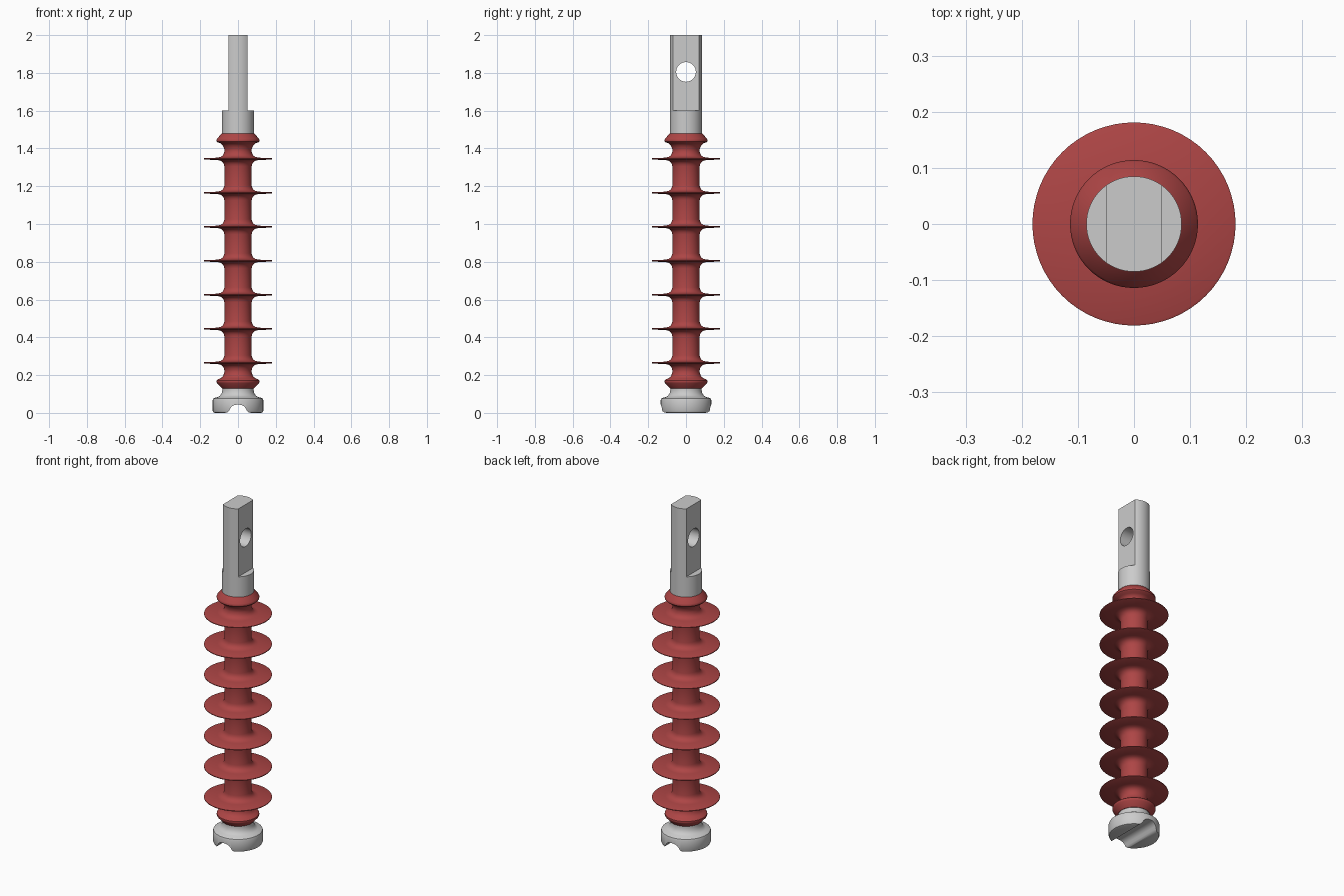
import bpy, bmesh, math

if "Cube" in bpy.data.objects:
    bpy.data.objects.remove(bpy.data.objects["Cube"])

SEG = 64


def make_object(name, bm):
    mesh = bpy.data.meshes.new(name)
    bmesh.ops.recalc_face_normals(bm, faces=bm.faces[:])
    bm.to_mesh(mesh)
    bm.free()
    obj = bpy.data.objects.new(name, mesh)
    bpy.context.collection.objects.link(obj)
    return obj


def lathe(name, profile):
    """Closed solid of revolution around z from (radius, z) points."""
    bm = bmesh.new()
    rings = [[bm.verts.new((r * math.cos(2 * math.pi * i / SEG),
                            r * math.sin(2 * math.pi * i / SEG), z))
              for i in range(SEG)] for r, z in profile]
    for a, b in zip(rings, rings[1:]):
        for i in range(SEG):
            j = (i + 1) % SEG
            bm.faces.new((a[i], a[j], b[j], b[i]))
    bm.faces.new(rings[0])
    bm.faces.new(rings[-1])
    return make_object(name, bm)


def prism(name, outline, place, depth):
    """Extrude a 2D outline both ways by depth; place maps (u, v, w) to xyz."""
    bm = bmesh.new()
    ends = [[bm.verts.new(place(u, v, w)) for u, v in outline] for w in (-depth, depth)]
    n = len(outline)
    for i in range(n):
        j = (i + 1) % n
        bm.faces.new((ends[0][i], ends[0][j], ends[1][j], ends[1][i]))
    for end in ends:
        bm.faces.new(end)
    return make_object(name, bm)


def activate(obj):
    bpy.ops.object.select_all(action='DESELECT')
    obj.select_set(True)
    bpy.context.view_layer.objects.active = obj


def cut(obj, cutter):
    cutter.hide_render = True
    mod = obj.modifiers.new("cut", 'BOOLEAN')
    mod.operation = 'DIFFERENCE'
    mod.solver = 'EXACT'
    mod.object = cutter
    activate(obj)
    bpy.ops.object.modifier_apply(modifier=mod.name)
    bpy.data.objects.remove(cutter)


def smooth(obj, angle=35):
    activate(obj)
    bpy.ops.object.shade_smooth_by_angle(angle=math.radians(angle))


# Insulator body: end collars and seven thin sheds with filleted roots
BODY_R, MID_Z = 0.072, 0.805
collar = [(0.085, 0.13), (0.111, 0.158), (0.114, 0.165), (0.113, 0.172),
          (0.107, 0.178), (0.092, 0.183), (0.08, 0.194), (0.074, 0.208), (BODY_R, 0.218)]
fillet = [(0.072, 0.040), (0.075, 0.028), (0.081, 0.018), (0.092, 0.010),
          (0.110, 0.006), (0.177, 0.004), (0.181, 0.002)]
body = list(collar)
for k in range(7):
    zc = 0.265 + 0.18 * k
    body += [(r, zc - d) for r, d in fillet]
    body += [(r, zc + d) for r, d in reversed(fillet)]
body += [(r, 2 * MID_Z - z) for r, z in reversed(collar)]
insulator = lathe("insulator_body", body)
red = bpy.data.materials.new("red_silicone")
red.diffuse_color = (0.42, 0.06, 0.06, 1)
red.use_nodes = True
red.node_tree.nodes["Principled BSDF"].inputs["Base Color"].default_value = red.diffuse_color
insulator.data.materials.append(red)
smooth(insulator)

# Top rod with two flats and a cross hole
rod = lathe("top_rod", [(0.085, 1.46), (0.085, 2.0)])
for s in (-1, 1):
    flat = [(s * 0.05, 1.6), (s * 0.2, 1.6), (s * 0.2, 2.1), (s * 0.05, 2.1)]
    cut(rod, prism("flat_cutter", flat, lambda u, v, w: (u, w, v), 0.2))
circle = [(0.052 * math.cos(2 * math.pi * i / 48), 1.805 + 0.052 * math.sin(2 * math.pi * i / 48))
          for i in range(48)]
cut(rod, prism("hole_cutter", circle, lambda u, v, w: (w, u, v), 0.2))
smooth(rod)

# Base foot: flared neck, rounded rim and a flared groove underneath
foot = lathe("base_foot", [(0.122, 0.0), (0.130, 0.003), (0.134, 0.011), (0.134, 0.066),
                           (0.131, 0.075), (0.123, 0.080), (0.106, 0.084), (0.094, 0.092),
                           (0.086, 0.105), (0.083, 0.120), (0.083, 0.15)])
half = [(0.068, -0.02), (0.068, 0.0), (0.056, 0.003), (0.047, 0.011), (0.041, 0.024),
        (0.032, 0.035), (0.018, 0.042)]
groove = half + [(0, 0.044)] + [(-x, z) for x, z in reversed(half)]
cut(foot, prism("groove_cutter", groove, lambda u, v, w: (u, w, v), 0.2))
smooth(foot)
